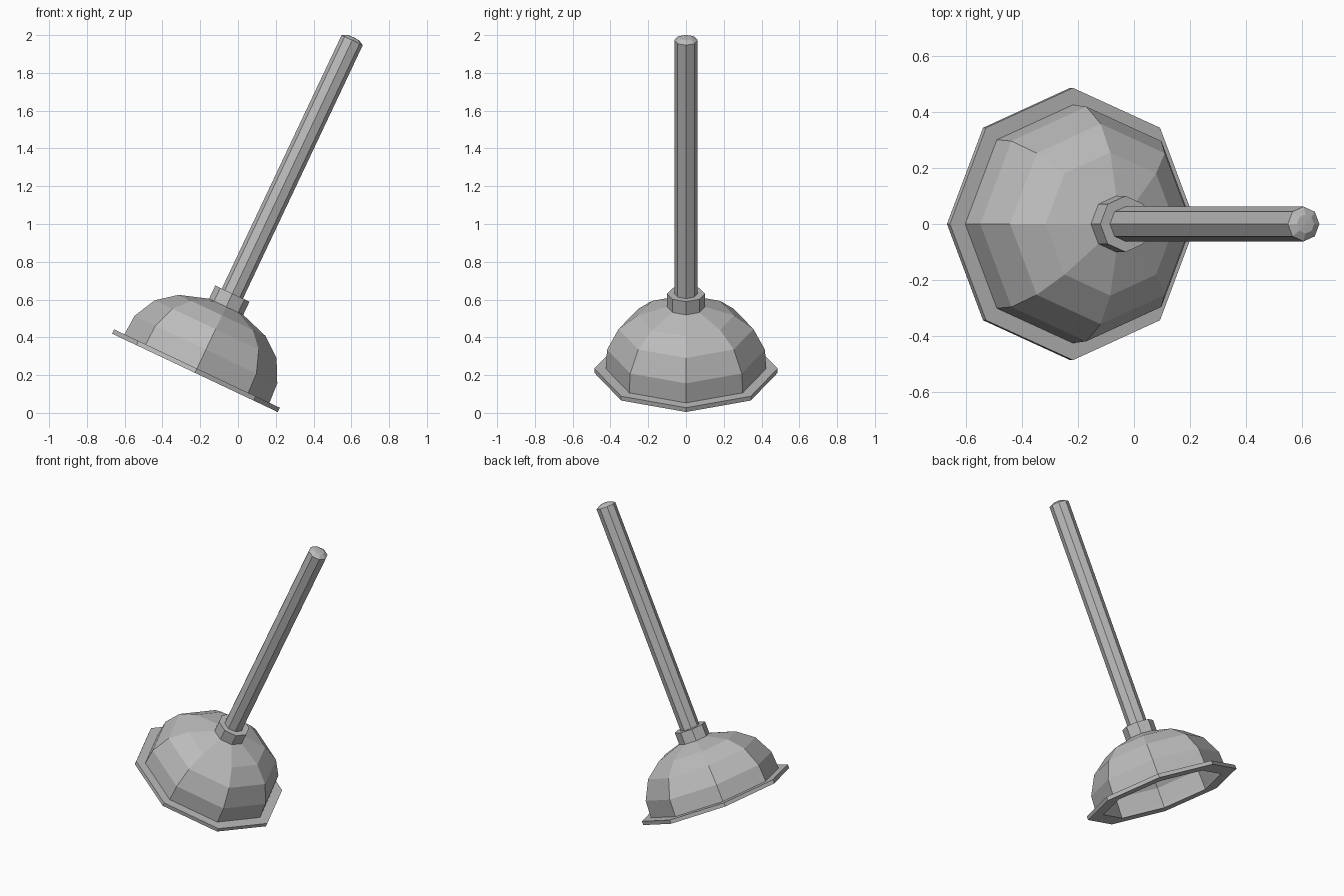
import bpy
import bmesh
import math
from mathutils import Matrix

cube = bpy.data.objects.get("Cube")
if cube:
    bpy.data.objects.remove(cube, do_unlink=True)

SIDES = 8
TILT = math.radians(25.3)
# The whole plunger leans towards +x about the centre of its rim
LEAN = Matrix.Translation((-0.228, 0, 0.212)) @ Matrix.Rotation(TILT, 4, 'Y')

grey = bpy.data.materials.new("plain grey")
grey.use_nodes = True
color = (0.5, 0.5, 0.5, 1)
grey.diffuse_color = color
grey.node_tree.nodes["Principled BSDF"].inputs["Base Color"].default_value = color


def lathe(name, profile):
    """Eight-sided turned solid from a closed loop of (radius, height) points."""
    bm = bmesh.new()
    rings = []
    for r, h in profile:
        count = SIDES if r > 0 else 1
        rings.append([bm.verts.new((r * math.cos(math.tau * i / SIDES),
                                    r * math.sin(math.tau * i / SIDES), h))
                      for i in range(count)])
    for low, high in zip(rings, rings[1:] + rings[:1]):
        # Two points on the axis span no surface
        if len(low) == len(high) == 1:
            continue
        for i in range(SIDES):
            j = (i + 1) % SIDES
            corners = [low[i % len(low)], low[j % len(low)],
                       high[j % len(high)], high[i % len(high)]]
            bm.faces.new(list(dict.fromkeys(corners)))
    bmesh.ops.recalc_face_normals(bm, faces=bm.faces)
    mesh = bpy.data.meshes.new(name)
    bm.to_mesh(mesh)
    bm.free()
    mesh.materials.append(grey)
    obj = bpy.data.objects.new(name, mesh)
    bpy.context.collection.objects.link(obj)
    obj.matrix_world = LEAN


# Hollow rubber cup: outer skin up to the crown, then inner skin back down
lathe("cup", [(0.425, 0.02), (0.418, 0.136), (0.357, 0.256), (0.255, 0.336),
              (0.09, 0.39), (0, 0.39), (0, 0.35), (0.23, 0.30), (0.32, 0.235),
              (0.38, 0.13), (0.385, 0.02)])

# Flat flange around the mouth of the cup
lathe("rim", [(0.385, 0), (0.485, 0), (0.485, 0.025), (0.385, 0.025)])

# Collar that grips the handle
lathe("collar", [(0, 0.36), (0.1, 0.36), (0.1, 0.464), (0, 0.464)])

# Handle with a slightly domed end
lathe("handle", [(0, 0.40), (0.062, 0.40), (0.062, 1.948), (0.034, 1.963), (0, 1.965)])
